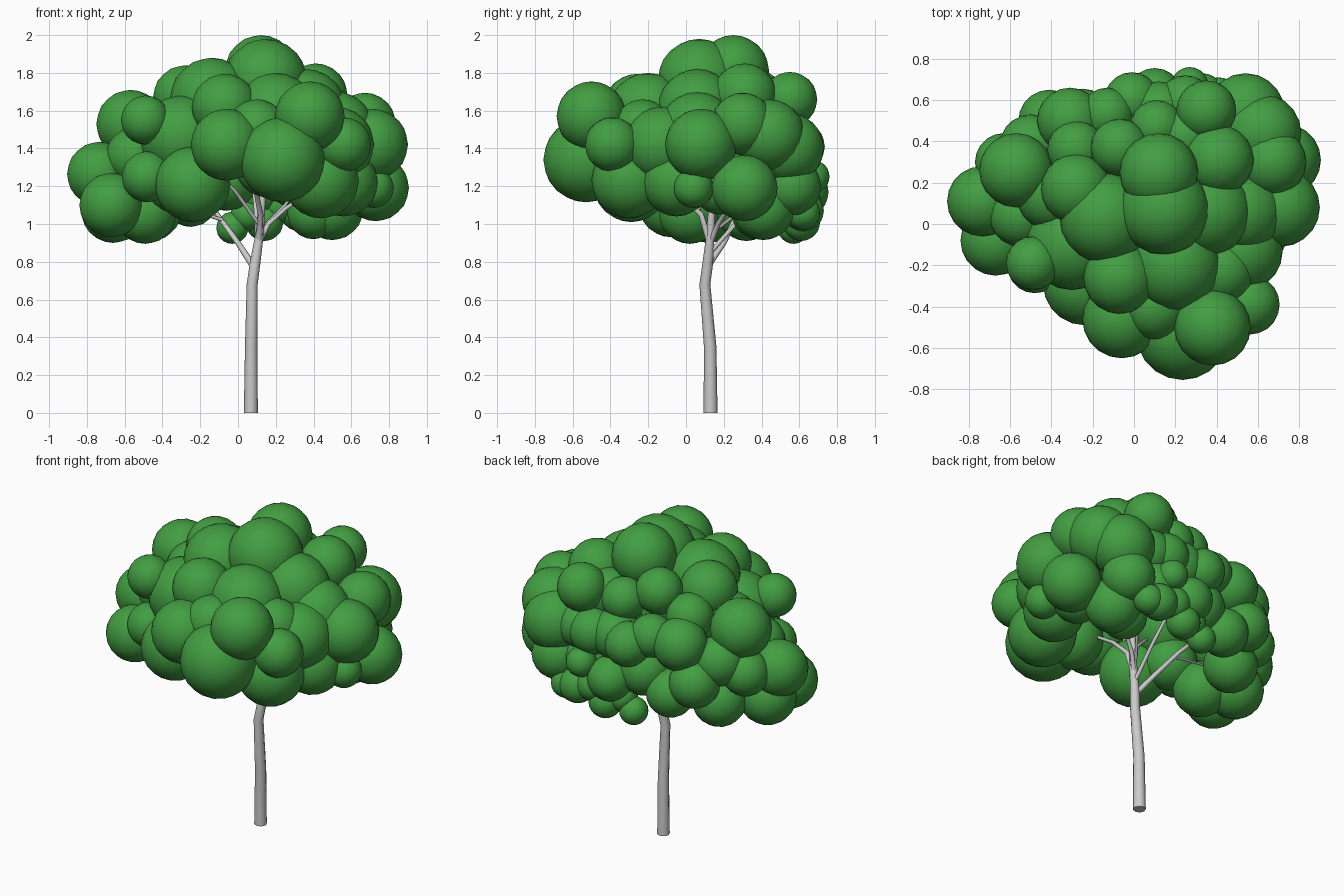
import bpy, bmesh
from mathutils import Matrix

leaf = bpy.data.materials.new("leaf_green")
leaf.diffuse_color = (0.055, 0.34, 0.055, 1)


def foliage(name, blobs):
    """One object of overlapping smooth balls, each (x, y, z, radius)."""
    bm = bmesh.new()
    for x, y, z, r in blobs:
        bmesh.ops.create_icosphere(bm, subdivisions=3, radius=r,
                                   matrix=Matrix.Translation((x, y, z)))
    for f in bm.faces:
        f.smooth = True
    me = bpy.data.meshes.new(name)
    bm.to_mesh(me)
    bm.free()
    me.materials.append(leaf)
    bpy.context.collection.objects.link(bpy.data.objects.new(name, me))


def limb(name, pts):
    """Tapered eight-sided limb through (x, y, z, radius) points."""
    cu = bpy.data.curves.new(name, 'CURVE')
    cu.dimensions = '3D'
    cu.bevel_depth = 1.0
    cu.bevel_resolution = 2
    cu.use_fill_caps = True
    sp = cu.splines.new('POLY')
    sp.use_smooth = True
    sp.points.add(len(pts) - 1)
    for p, (x, y, z, r) in zip(sp.points, pts):
        p.co = (x, y, z, 1)
        p.radius = r
    bpy.context.collection.objects.link(bpy.data.objects.new(name, cu))


# Trunk and branches
limb("trunk", [(.068, .13, 0, .037), (.07, .128, .35, .033), (.075, .10, .68, .029),
               (.09, .115, .79, .028), (.115, .13, .95, .022), (.13, .14, 1.15, .017),
               (.13, .15, 1.6, .01)])
limb("left_branch", [(.085, .11, .77, .018), (.0, .2, .9, .015), (-.11, .27, 1.05, .013),
                     (-.3, .3, 1.25, .009), (-.45, .28, 1.4, .006)])
limb("left_low_branch", [(-.08, .25, 1.02, .010), (-.2, .22, 1.06, .008), (-.45, .2, 1.1, .006)])
limb("right_branch", [(.11, .13, .90, .015), (.16, .17, 1.0, .013), (.25, .22, 1.08, .011),
                      (.42, .26, 1.2, .009), (.58, .28, 1.35, .006)])
limb("front_branch", [(.11, .125, .90, .017), (.12, .08, 1.05, .015), (.09, -.08, 1.2, .012),
                      (.12, -.3, 1.35, .008)])
limb("front_left_branch", [(.11, .10, 1.0, .011), (-.02, .02, 1.18, .010), (-.2, -.1, 1.35, .007)])
limb("back_branch", [(.1, .13, .85, .013), (.1, .28, 1.02, .011), (.08, .42, 1.2, .009),
                     (.05, .5, 1.4, .006)])
limb("back_right_branch", [(.12, .16, .97, .010), (.25, .33, 1.1, .008), (.38, .45, 1.3, .006)])

# Foliage, grouped by region
foliage("crown_foliage", [
    (.12, .25, 1.81, .19), (.145, .07, 1.76, .22), (-.14, .03, 1.66, .22),
    (-.28, .17, 1.67, .17), (-.07, .37, 1.68, .14), (-.28, .36, 1.57, .14),
    (.41, .31, 1.68, .17), (.35, .55, 1.66, .145), (.11, .47, 1.62, .13),
    (.36, .06, 1.61, .21), (.25, .42, 1.60, .15), (-.4, .14, 1.5, .17),
])
foliage("front_foliage", [
    (-.07, -.26, 1.62, .175), (.2, -.2, 1.58, .22), (.42, -.23, 1.5, .16),
    (-.06, -.46, 1.42, .19), (.235, -.53, 1.34, .225), (.38, -.50, 1.57, .185),
    (.56, -.39, 1.42, .145), (-.24, -.29, 1.21, .2), (.44, -.30, 1.23, .2),
    (.16, -.36, 1.32, .18), (.1, -.4, 1.5, .16),
])
foliage("left_foliage", [
    (-.57, .26, 1.53, .18), (-.735, .11, 1.265, .17), (-.55, .04, 1.36, .15),
    (-.67, -.08, 1.10, .17), (-.49, -.19, 1.55, .13), (-.30, -.10, 1.46, .22),
    (-.48, -.20, 1.25, .135), (-.49, .02, 1.06, .165), (-.66, .12, 1.07, .17),
    (-.63, .30, 1.28, .14), (-.50, .38, 1.35, .15), (-.46, .32, 1.07, .16),
    (-.34, -.08, 1.22, .16),
])
foliage("right_foliage", [
    (.67, .30, 1.53, .165), (.71, .08, 1.42, .19), (.73, .31, 1.19, .175),
    (.72, .04, 1.19, .105), (.62, .44, 1.47, .19), (.52, .06, 1.5, .2),
    (.52, -.13, 1.42, .2), (.54, .54, 1.4, .19), (.50, .41, 1.08, .165),
    (.56, -.05, 1.22, .18), (.40, .38, 1.06, .14), (.58, .18, 1.2, .15),
])
foliage("back_foliage", [
    (.10, .62, 1.17, .135), (-.01, .60, 1.41, .135), (.25, .58, 1.42, .14),
    (-.31, .50, 1.45, .16), (-.41, .50, 1.23, .15), (-.13, .53, 1.47, .13),
    (.12, .54, 1.42, .15), (.35, .55, 1.42, .14), (.51, .56, 1.2, .155),
    (-.06, .50, 1.23, .16), (-.25, .51, 1.13, .145), (.27, .67, 1.25, .09),
    (.30, .55, 1.22, .14), (.33, .62, 1.07, .11), (.41, .62, 1.06, .09),
    (.14, .61, 1.01, .10), (-.03, .57, .98, .085), (.05, .57, 1.05, .09),
    (.22, .62, 1.1, .10),
])
